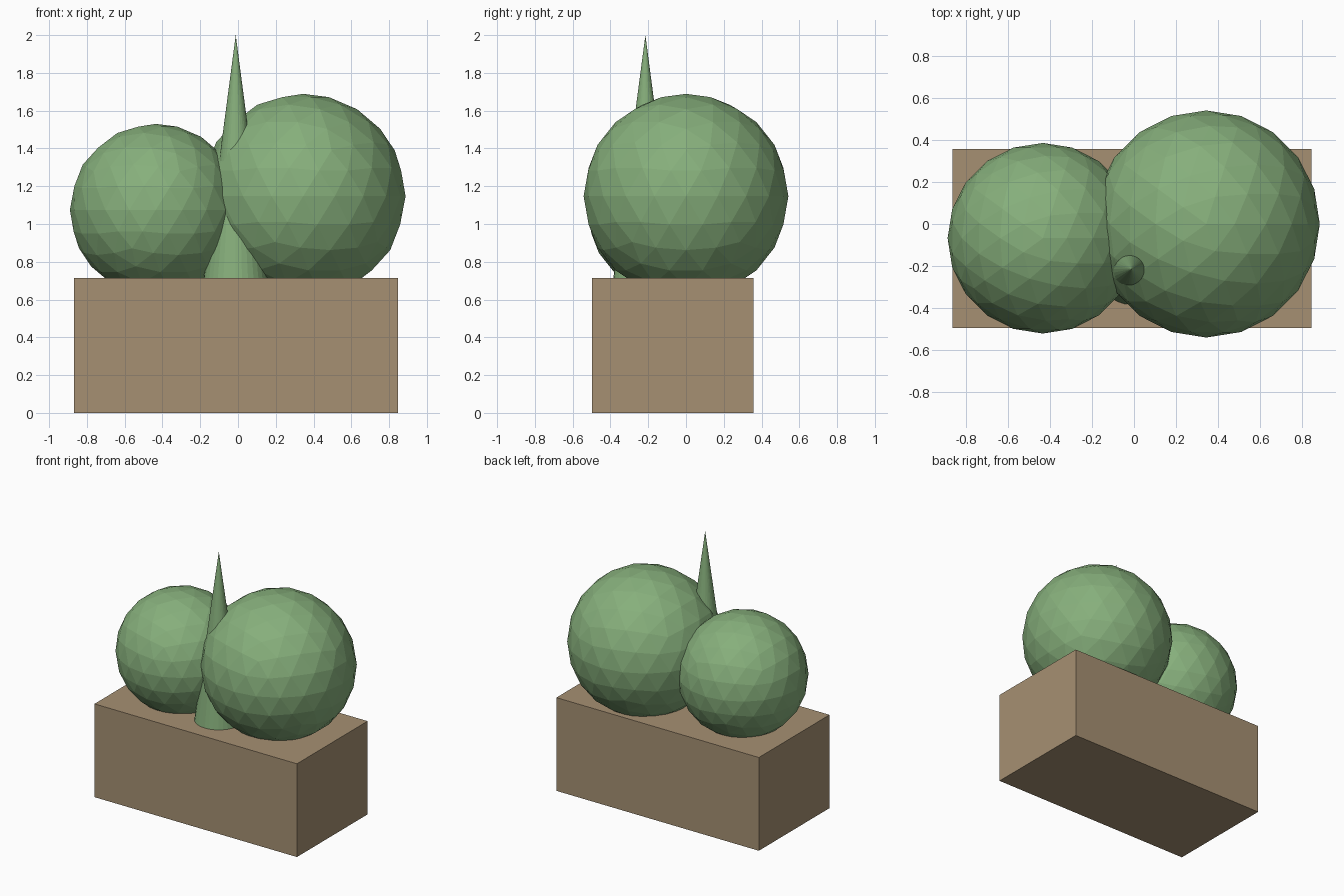
import bpy

cube = bpy.data.objects.get("Cube")
if cube:
    bpy.data.objects.remove(cube, do_unlink=True)


def make_material(name, rgb):
    mat = bpy.data.materials.new(name)
    mat.use_nodes = True
    mat.diffuse_color = (*rgb, 1)
    mat.node_tree.nodes["Principled BSDF"].inputs["Base Color"].default_value = (*rgb, 1)
    return mat


def finish(name, mat):
    obj = bpy.context.object
    obj.name = name
    obj.data.materials.append(mat)
    return obj


leaf_green = make_material("leaf green", (0.24, 0.43, 0.2))
planter_brown = make_material("planter brown", (0.38, 0.28, 0.17))

# Rectangular planter
bpy.ops.mesh.primitive_cube_add(size=1, location=(-0.01, -0.07, 0.357))
planter = finish("planter", planter_brown)
planter.scale = (1.715, 0.855, 0.714)

# Faceted round bushes
for name, radius, center in (
    ("large_bush", 0.542, (0.345, 0, 1.147)),
    ("small_bush", 0.455, (-0.435, -0.068, 1.075)),
):
    bpy.ops.mesh.primitive_ico_sphere_add(subdivisions=3, radius=radius, location=center)
    finish(name, leaf_green)

# Tall pointed shrub standing on the planter
base, tip = 0.71, 2.0
bpy.ops.mesh.primitive_cone_add(vertices=32, radius1=0.17, radius2=0, depth=tip - base,
                                location=(-0.012, -0.215, (base + tip) / 2))
finish("pointed_shrub", leaf_green)
